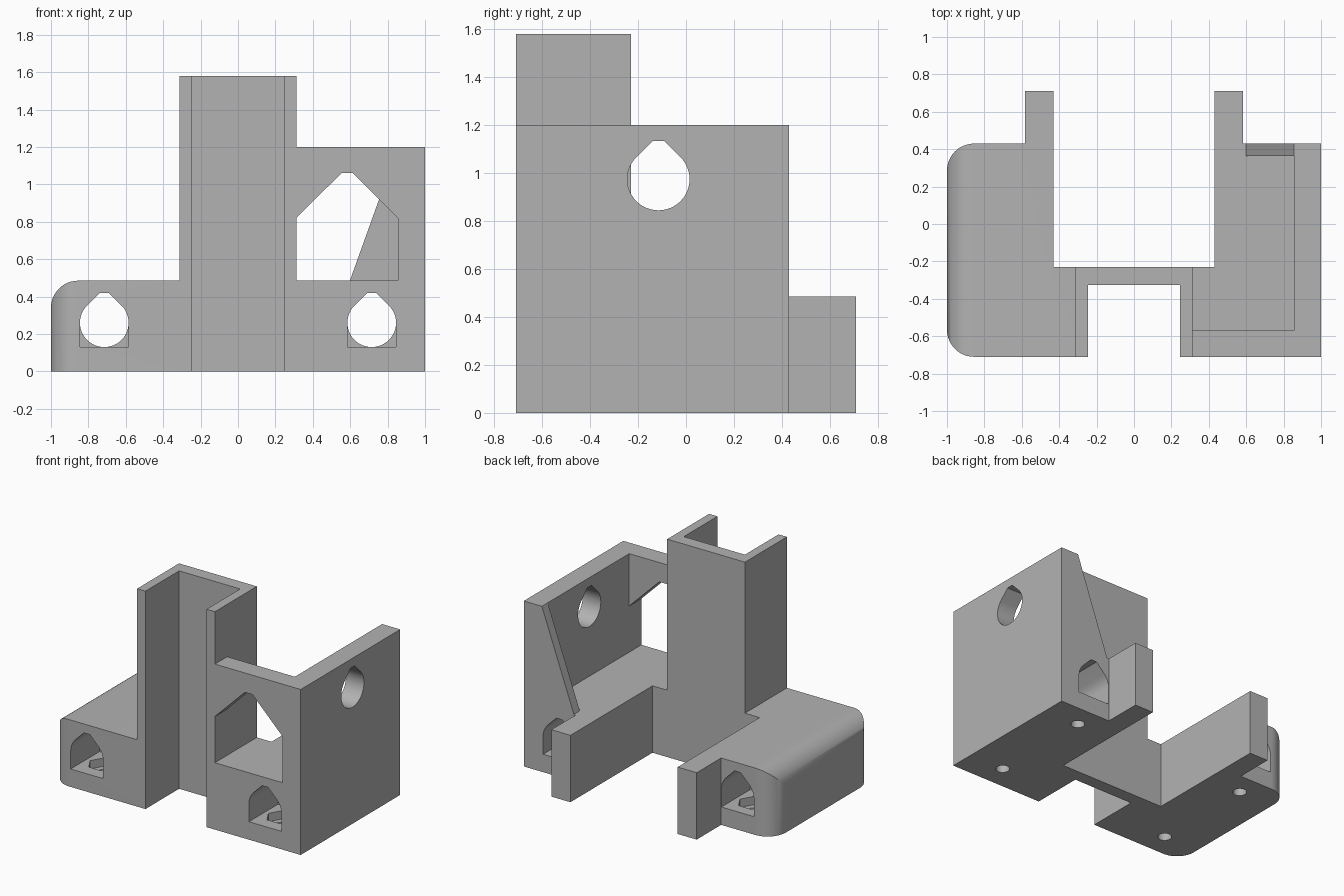
import bpy, bmesh, math
from mathutils import Vector

if "Cube" in bpy.data.objects:
    bpy.data.objects.remove(bpy.data.objects["Cube"], do_unlink=True)

grey = bpy.data.materials.new("plain grey")
grey.use_nodes = True
COLOUR = (0.45, 0.45, 0.45, 1)
grey.diffuse_color = COLOUR
grey.node_tree.nodes["Principled BSDF"].inputs["Base Color"].default_value = COLOUR


def prism(name, outline, axis, low, high):
    """Extrude a 2D outline along x (outline y,z), y (outline x,z) or z (outline x,y)."""
    place = {"x": lambda u, v: Vector((low, u, v)),
             "y": lambda u, v: Vector((u, low, v)),
             "z": lambda u, v: Vector((u, v, low))}[axis]
    step = Vector([(high - low) * (axis == a) for a in "xyz"])
    bm = bmesh.new()
    face = bm.faces.new([bm.verts.new(place(u, v)) for u, v in outline])
    grown = bmesh.ops.extrude_face_region(bm, geom=[face], use_keep_orig=True)
    moved = [g for g in grown["geom"] if isinstance(g, bmesh.types.BMVert)]
    bmesh.ops.translate(bm, verts=moved, vec=step)
    bmesh.ops.recalc_face_normals(bm, faces=bm.faces)
    mesh = bpy.data.meshes.new(name)
    bm.to_mesh(mesh)
    bm.free()
    mesh.materials.append(grey)
    obj = bpy.data.objects.new(name, mesh)
    bpy.context.collection.objects.link(obj)
    return obj


def carve(target, cutter, operation="DIFFERENCE"):
    """Apply a boolean and remove the cutter."""
    mod = target.modifiers.new("carve", "BOOLEAN")
    mod.operation, mod.solver, mod.object = operation, "EXACT", cutter
    bpy.context.view_layer.objects.active = target
    bpy.ops.object.modifier_apply(modifier=mod.name)
    bpy.data.objects.remove(cutter, do_unlink=True)


def arc(cx, cy, r, start, end, steps):
    return [(cx + r * math.cos(math.radians(start + (end - start) * i / steps)),
             cy + r * math.sin(math.radians(start + (end - start) * i / steps)))
            for i in range(steps + 1)]


def teardrop(cx, cy, r=0.13, top=0.16):
    """Circle with a 45 degree roof cut flat."""
    half = r * math.sqrt(2) - top
    return arc(cx, cy, r, 135, 405, 36) + [(cx + half, cy + top), (cx - half, cy + top)]


def arch(cx, cy, r=0.13, top=0.16):
    """Teardrop roof over a square bottom."""
    half = r * math.sqrt(2) - top
    return ([(cx - r, cy - r), (cx + r, cy - r)] + arc(cx, cy, r, 0, 45, 6)
            + [(cx + half, cy + top), (cx - half, cy + top)] + arc(cx, cy, r, 135, 180, 6))


FRONT, BACK, TAIL = -0.71, 0.43, 0.71
DECK, WALL_TOP, COLUMN_TOP = 0.485, 1.2, 1.58
ROUND = 0.145

# Base: U-shaped plan with two rear arms and a front slot
plan = [(-0.245, FRONT), (-0.245, -0.325), (0.245, -0.325), (0.245, FRONT),
        (1, FRONT), (1, BACK), (0.583, BACK), (0.583, TAIL), (0.43, TAIL),
        (0.43, -0.23), (-0.43, -0.23), (-0.43, TAIL), (-0.583, TAIL), (-0.583, BACK)]
plan += arc(-1 + ROUND, BACK - ROUND, ROUND, 90, 180, 12)
plan += arc(-1 + ROUND, FRONT + ROUND, ROUND, 180, 270, 12)
base = prism("base", plan, "z", 0, DECK)

# Rounded top edge on one side of the base
edge = arc(-1 + ROUND, DECK - ROUND, ROUND, 90, 180, 12) + [(-1.1, DECK - ROUND),
                                                        (-1.1, 0.6), (-1 + ROUND, 0.6)]
carve(base, prism("edge_cutter", edge, "y", -1, 1))

# Rod channels, end pockets, nut traps and screw holes
for x in (-0.715, 0.715):
    carve(base, prism("rod_cutter", teardrop(x, 0.26), "y", -0.8, 0.5))
    for low, high, y in ((-0.8, -0.38, -0.53), (0.1, 0.5, 0.26)):
        carve(base, prism("pocket_cutter", arch(x, 0.26), "y", low, high))
        carve(base, prism("nut_cutter", arc(x, y, 0.1, 0, 300, 5), "z", 0.07, 0.2))
        carve(base, prism("screw_cutter", arc(x, y, 0.047, 0, 345, 23), "z", -0.1, 0.2))

# Upright channel column, open to the front
channel = [(-0.312, FRONT), (-0.245, FRONT), (-0.245, -0.325), (0.245, -0.325),
           (0.245, FRONT), (0.312, FRONT), (0.312, -0.23), (-0.312, -0.23)]
column = prism("column", channel, "z", DECK, COLUMN_TOP)

# Front wall with a house-shaped opening
opening = [(0.855, DECK), (1, DECK), (1, WALL_TOP), (0.312, WALL_TOP), (0.312, 0.82),
           (0.553, 1.06), (0.613, 1.06), (0.855, 0.82)]
front_wall = prism("front_wall", opening, "y", FRONT, -0.57)

# Side wall with a teardrop hole
side = [(-0.57, DECK), (BACK, DECK), (BACK, WALL_TOP), (-0.57, WALL_TOP)]
side_wall = prism("side_wall", side, "x", 0.855, 1)
carve(side_wall, prism("side_hole_cutter", teardrop(-0.115, 0.975), "x", 0.8, 1.1))

# Triangular brace at the back
brace = prism("rear_brace", [(0.598, DECK), (0.855, DECK), (0.855, WALL_TOP)], "y", 0.363, BACK)

# Smooth the curved faces, keep the edges sharp
for obj in (base, column, front_wall, side_wall, brace):
    bpy.ops.object.select_all(action="DESELECT")
    obj.select_set(True)
    bpy.context.view_layer.objects.active = obj
    bpy.ops.object.shade_smooth_by_angle(angle=math.radians(30))
